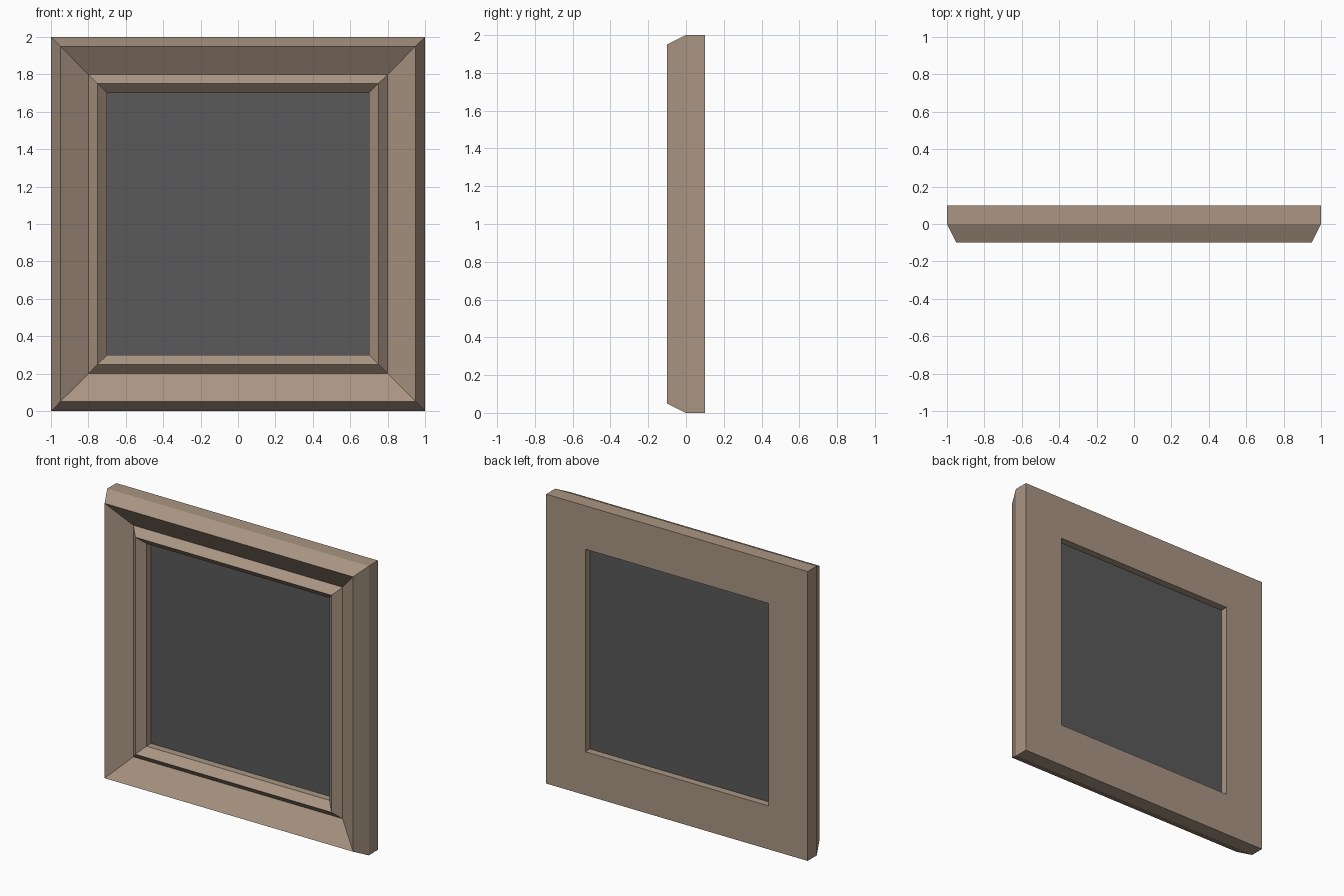
import bpy, bmesh

if "Cube" in bpy.data.objects:
    bpy.data.objects.remove(bpy.data.objects["Cube"])

def material(name, rgb):
    m = bpy.data.materials.new(name)
    m.diffuse_color = (*rgb, 1)
    m.use_nodes = True
    m.node_tree.nodes["Principled BSDF"].inputs["Base Color"].default_value = m.diffuse_color
    return m

def make_object(name, bm, mat):
    bmesh.ops.recalc_face_normals(bm, faces=bm.faces)
    mesh = bpy.data.meshes.new(name)
    bm.to_mesh(mesh)
    bm.free()
    mesh.materials.append(mat)
    ob = bpy.data.objects.new(name, mesh)
    ob.location.z = 1
    bpy.context.collection.objects.link(ob)
    return ob

def square(bm, half, y):
    return [bm.verts.new((sx * half, y, sz * half))
            for sx, sz in ((-1, -1), (1, -1), (1, 1), (-1, 1))]

# Moulded frame: profile (half width, depth) swept round a mitred square
profile = [(1, .1), (1, 0), (.95, -.1), (.8, 0), (.75, -.05), (.7, 0), (.7, .1)]
bm = bmesh.new()
rings = [square(bm, h, y) for h, y in profile]
for a, b in zip(rings, rings[1:] + rings[:1]):
    for i in range(4):
        j = (i + 1) % 4
        bm.faces.new((a[i], a[j], b[j], b[i]))
make_object("frame", bm, material("frame_wood", (.40, .30, .225)))

# Dark picture panel, recessed in the opening and facing the front
bm = bmesh.new()
bm.faces.new(square(bm, .7, .05))
panel = make_object("panel", bm, material("panel_dark", (.1, .1, .1)))
if panel.data.polygons[0].normal.y > 0:
    panel.data.flip_normals()
